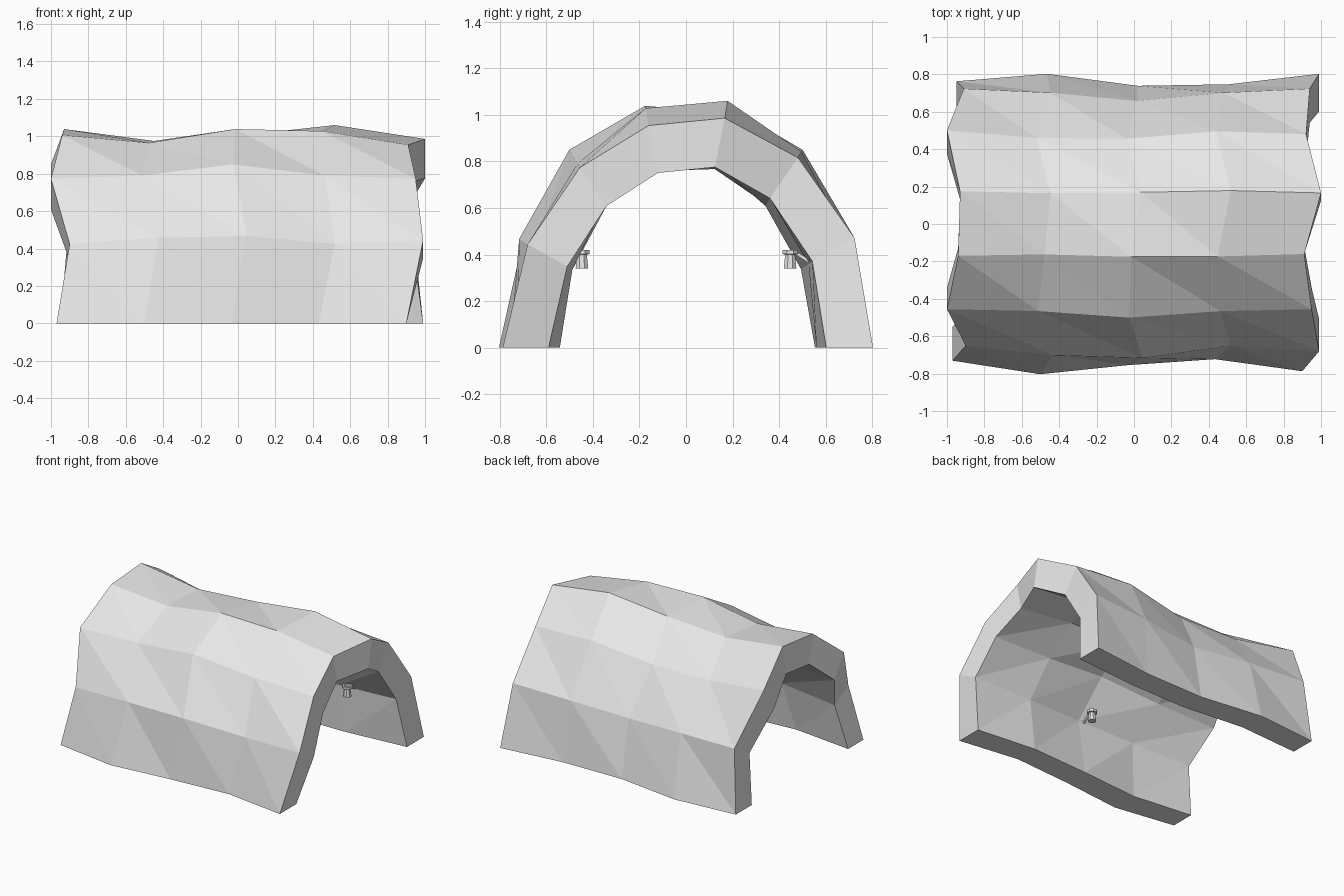
import bpy, bmesh, math
from mathutils import Vector

if "Cube" in bpy.data.objects:
    bpy.data.objects.remove(bpy.data.objects["Cube"], do_unlink=True)


def make_material(name, color):
    mat = bpy.data.materials.new(name)
    mat.use_nodes = True
    mat.diffuse_color = color
    mat.node_tree.nodes["Principled BSDF"].inputs["Base Color"].default_value = color
    return mat


GREY = make_material("stone grey", (0.8, 0.8, 0.8, 1))


def finish(name, bm):
    bmesh.ops.recalc_face_normals(bm, faces=bm.faces)
    mesh = bpy.data.meshes.new(name)
    bm.to_mesh(mesh)
    bm.free()
    mesh.materials.append(GREY)
    obj = bpy.data.objects.new(name, mesh)
    bpy.context.scene.collection.objects.link(obj)
    return obj


# Arch rows, front foot to back foot: start x, end x, and radius in percent at each station
ROWS = [
    (-0.97, 0.90, (91, 100, 94, 90, 98)),
    (-0.90, 0.99, (90, 97, 99, 90, 94)),
    (-1.00, 0.95, (91, 93, 100, 93, 91)),
    (-0.94, 0.91, (95, 91, 98, 97, 90)),
    (-0.93, 1.00, (98, 92, 95, 100, 93)),
    (-1.00, 0.92, (100, 92, 91, 99, 96)),
    (-0.91, 0.94, (100, 97, 91, 97, 100)),
    (-0.95, 0.99, (95, 100, 92, 93, 100)),
]
STATIONS = 5


def arch_skin(bm, half_width, height):
    """Grid of points over a bumpy half ellipse."""
    grid = []
    for k, (start, end, radii) in enumerate(ROWS):
        angle = math.pi * k / (len(ROWS) - 1)
        row = []
        for i, percent in enumerate(radii):
            x = start + (end - start) * i / (STATIONS - 1)
            r = percent / 100
            row.append(bm.verts.new((x, -half_width * r * math.cos(angle),
                                     height * r * math.sin(angle))))
        grid.append(row)
    # Split every cell along the same diagonal
    for low, high in zip(grid, grid[1:]):
        for i in range(STATIONS - 1):
            bm.faces.new((low[i], low[i + 1], high[i]))
            bm.faces.new((low[i + 1], high[i + 1], high[i]))
    return grid


# Rock tunnel: outer and inner skins joined at the feet and both mouths
bm = bmesh.new()
outer = arch_skin(bm, 0.803, 1.087)
inner = arch_skin(bm, 0.602, 0.855)
for k in (0, -1):
    for i in range(STATIONS - 1):
        bm.faces.new((outer[k][i], outer[k][i + 1], inner[k][i + 1], inner[k][i]))
for i in (0, -1):
    for k in range(len(ROWS) - 1):
        bm.faces.new((outer[k][i], outer[k + 1][i], inner[k + 1][i], inner[k][i]))
finish("rock_tunnel", bm)


def wall_lamp(name, x, side):
    """Flanged eight-sided cup with a slanted arm into the wall."""
    center = Vector((x, side * 0.447, 0))
    profile = [(0.029, 0.34), (0.023, 0.40), (0.036, 0.402), (0.036, 0.42),
               (0.022, 0.42), (0.018, 0.36)]
    bm = bmesh.new()
    rings = []
    for radius, z in profile:
        ring = []
        for n in range(8):
            a = math.tau * (n + 0.5) / 8
            ring.append(bm.verts.new(
                center + Vector((radius * math.cos(a), radius * math.sin(a), z))))
        rings.append(ring)
    for a, b in zip(rings, rings[1:]):
        for n in range(8):
            m = (n + 1) % 8
            bm.faces.new((a[n], a[m], b[m], b[n]))
    bm.faces.new(rings[0])
    bm.faces.new(rings[-1])
    finish(name + "_cup", bm)

    # Arm
    bm = bmesh.new()
    bmesh.ops.create_cube(bm, size=1)
    start = center + Vector((0, side * 0.02, 0.41))
    end = center + Vector((0, side * 0.09, 0.365))
    arm = finish(name + "_arm", bm)
    arm.scale = (0.014, 0.014, (end - start).length)
    arm.location = (start + end) / 2
    arm.rotation_euler = (end - start).to_track_quat("Z", "Y").to_euler()


# Lamps staggered along the two inner walls
wall_lamp("front_lamp", 0, -1)
wall_lamp("back_left_lamp", 0.6, 1)
wall_lamp("back_right_lamp", -0.6, 1)
